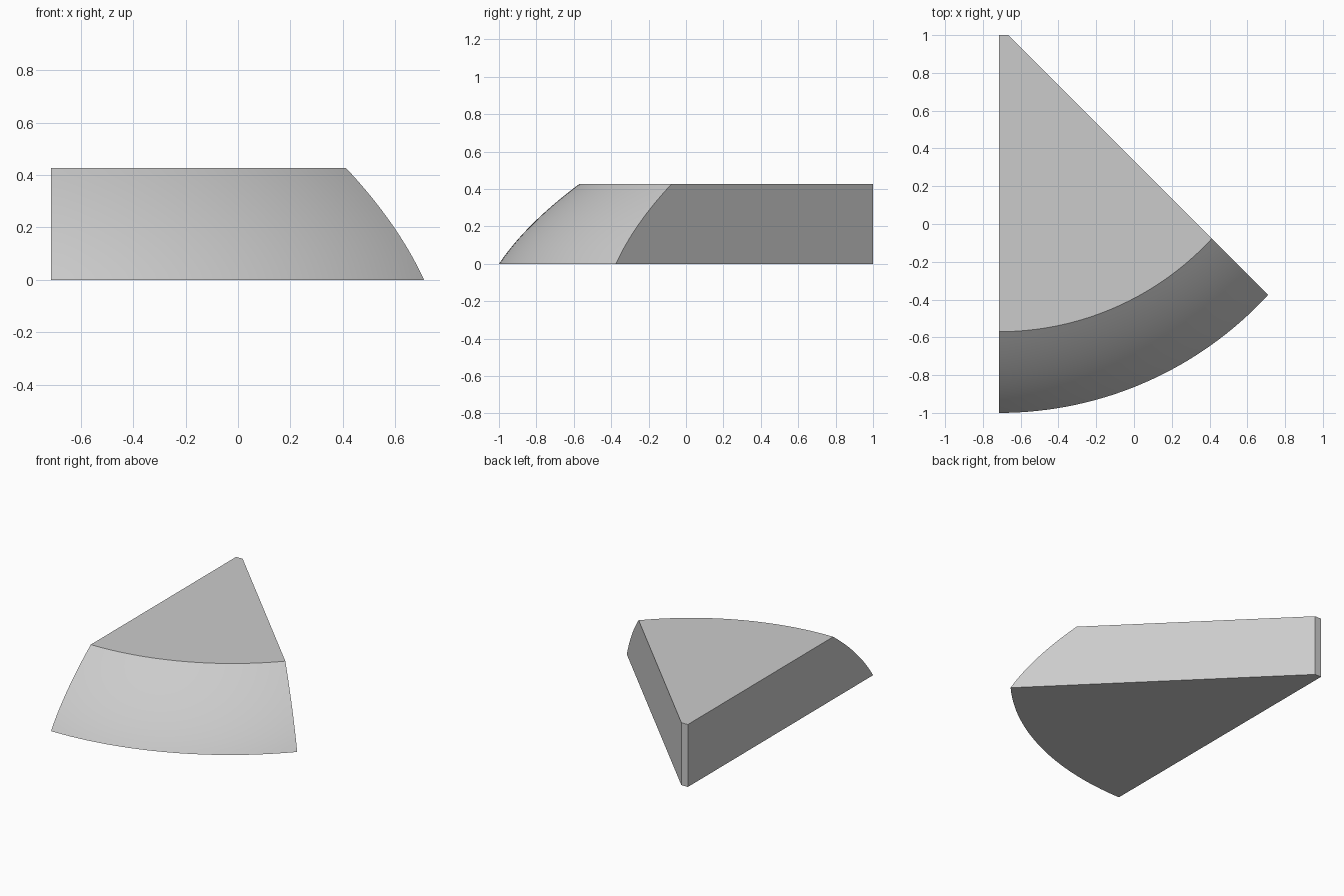
import bpy, bmesh
from math import sin, cos, atan2, sqrt

cube = bpy.data.objects.get("Cube")
if cube:
    bpy.data.objects.remove(cube)

HEIGHT, LEFT = 0.427, -0.714
RINGS, STEPS = 16, 32
APEX_Y = 1.049          # where the diagonal side would meet the straight side

grey = bpy.data.materials.new("plain grey")
grey.use_nodes = True
colour = (0.6, 0.6, 0.6, 1)
grey.diffuse_color = colour
grey.node_tree.nodes["Principled BSDF"].inputs["Base Color"].default_value = colour


def outline(t):
    """Wedge outline at height fraction t: blunt tip, then the curved front."""
    centre = 0.935 + 0.028 * t
    front = -1 + 0.43 * t - 0.036 * 4 * t * (1 - t)
    r = centre - front
    d = APEX_Y - centre
    s = (d + sqrt(2 * r * r - d * d)) / 2
    sweep = atan2(s, s - d)
    z = HEIGHT * t
    points = [(LEFT, 1, z)]
    for i in range(STEPS + 1):
        a = sweep * i / STEPS
        points.append((LEFT + r * sin(a), centre - r * cos(a), z))
    points.append((LEFT + APEX_Y - 1, 1, z))
    return points


# Stack the outlines into a closed wedge
bm = bmesh.new()
rings = [[bm.verts.new(p) for p in outline(k / RINGS)] for k in range(RINGS + 1)]
count = len(rings[0])
for low, high in zip(rings, rings[1:]):
    for i in range(1, STEPS + 1):
        bm.faces.new((low[i], low[i + 1], high[i + 1], high[i]))

# Flat sides, tip, base and top
bm.faces.new([rings[0][0], rings[0][1]] + [r[1] for r in rings[1:]] + [rings[-1][0]])
bm.faces.new([r[-2] for r in rings] + [rings[-1][-1], rings[0][-1]])
bm.faces.new((rings[0][-1], rings[0][0], rings[-1][0], rings[-1][-1]))
bm.faces.new(rings[0])
bm.faces.new(rings[-1])
bmesh.ops.recalc_face_normals(bm, faces=bm.faces)

mesh = bpy.data.meshes.new("wedge_block")
bm.to_mesh(mesh)
bm.free()
mesh.materials.append(grey)
wedge = bpy.data.objects.new("wedge_block", mesh)
bpy.context.collection.objects.link(wedge)

# Smooth the domed front, keep the edges crisp
bpy.ops.object.select_all(action="DESELECT")
wedge.select_set(True)
bpy.context.view_layer.objects.active = wedge
bpy.ops.object.shade_smooth_by_angle(angle=0.35)
